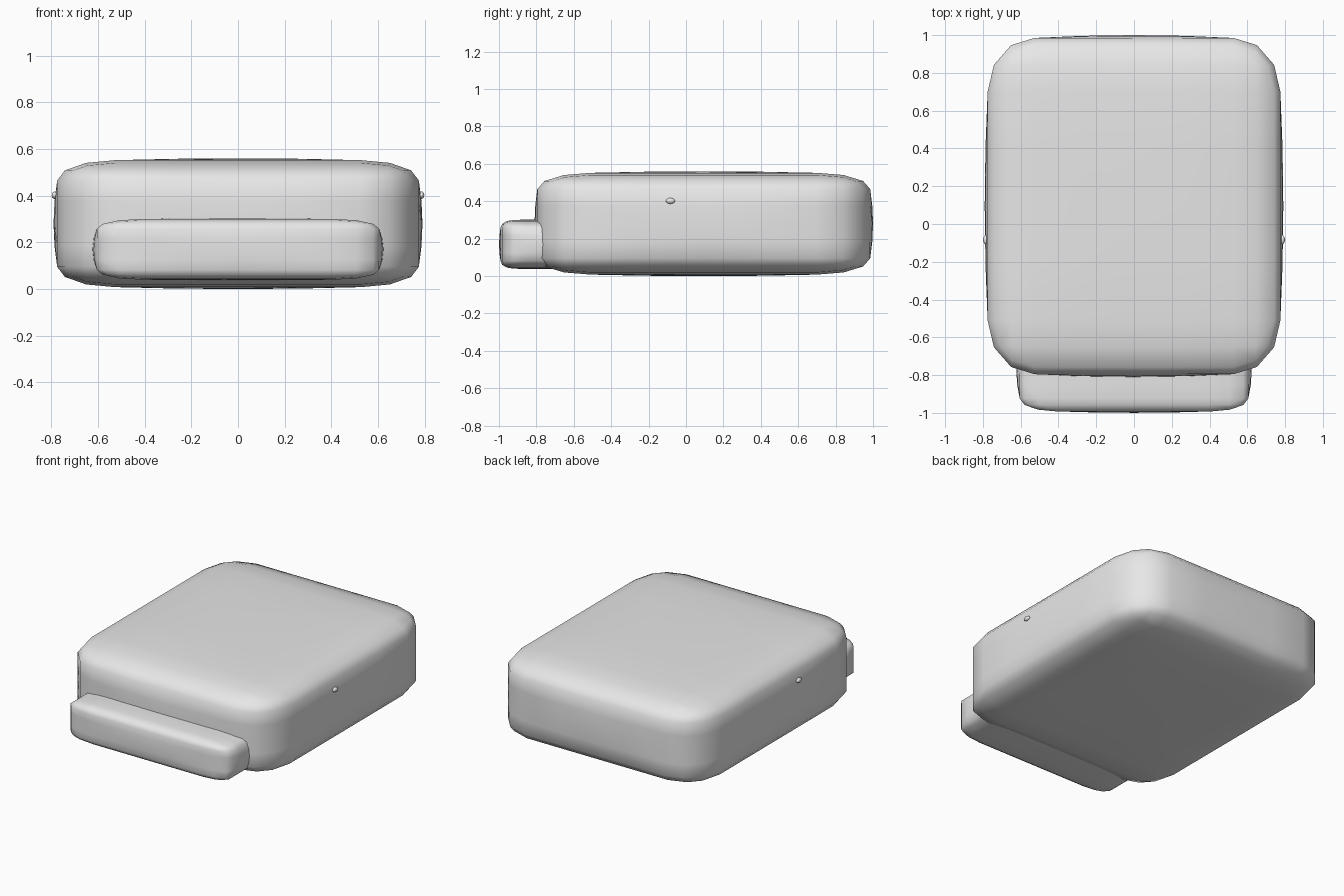
import bpy
import bmesh
from mathutils import Vector

default = bpy.data.objects.get("Cube")
if default:
    bpy.data.objects.remove(default, do_unlink=True)

grey = bpy.data.materials.new("light_grey")
grey.use_nodes = True
colour = (0.8, 0.8, 0.8, 1.0)
grey.diffuse_color = colour
grey.node_tree.nodes["Principled BSDF"].inputs["Base Color"].default_value = colour

ROUND = 0.32  # corner rounding as a share of the half size


def finish(name, bm):
    bmesh.ops.recalc_face_normals(bm, faces=bm.faces)
    for face in bm.faces:
        face.smooth = True
    mesh = bpy.data.meshes.new(name)
    bm.to_mesh(mesh)
    bm.free()
    mesh.materials.append(grey)
    obj = bpy.data.objects.new(name, mesh)
    bpy.context.collection.objects.link(obj)
    return obj


def pillow_box(name, centre, half, bulge):
    """Rounded box whose six sides swell gently towards their middles."""
    bm = bmesh.new()
    bmesh.ops.create_cube(bm, size=2)
    bmesh.ops.bevel(bm, geom=bm.edges[:], offset=ROUND, segments=3,
                    profile=0.5, affect='EDGES')
    # Extra loops across the flat sides carry the swelling
    for axis in range(3):
        normal = Vector((0, 0, 0))
        normal[axis] = 1
        for cut in (-0.35, 0, 0.35):
            bmesh.ops.bisect_plane(bm, geom=bm.verts[:] + bm.edges[:] + bm.faces[:],
                                   plane_co=normal * cut, plane_no=normal)
    flat = 1 - ROUND
    for v in bm.verts:
        unit = v.co.copy()
        swell = [max(0, 1 - (c / flat) ** 2) for c in unit]
        for i in range(3):
            grow = 1 + bulge[i] * swell[(i + 1) % 3] * swell[(i + 2) % 3]
            v.co[i] = centre[i] + half[i] * unit[i] * grow
    return finish(name, bm)


# Main body and the front bar set into it
pillow_box("body", (0, 0.095, 0.28), (0.775, 0.89, 0.272), (0.02, 0.017, 0.03))
pillow_box("front_bar", (0, -0.778, 0.17), (0.605, 0.214, 0.13), (0.03, 0.035, 0.025))

# Small studs on both sides
for side, name in ((1, "left_stud"), (-1, "right_stud")):
    bm = bmesh.new()
    bmesh.ops.create_icosphere(bm, subdivisions=2, radius=1)
    for v in bm.verts:
        v.co = Vector((side * 0.786 + v.co.x * 0.013,
                       -0.083 + v.co.y * 0.025,
                       0.402 + v.co.z * 0.016))
    finish(name, bm)
